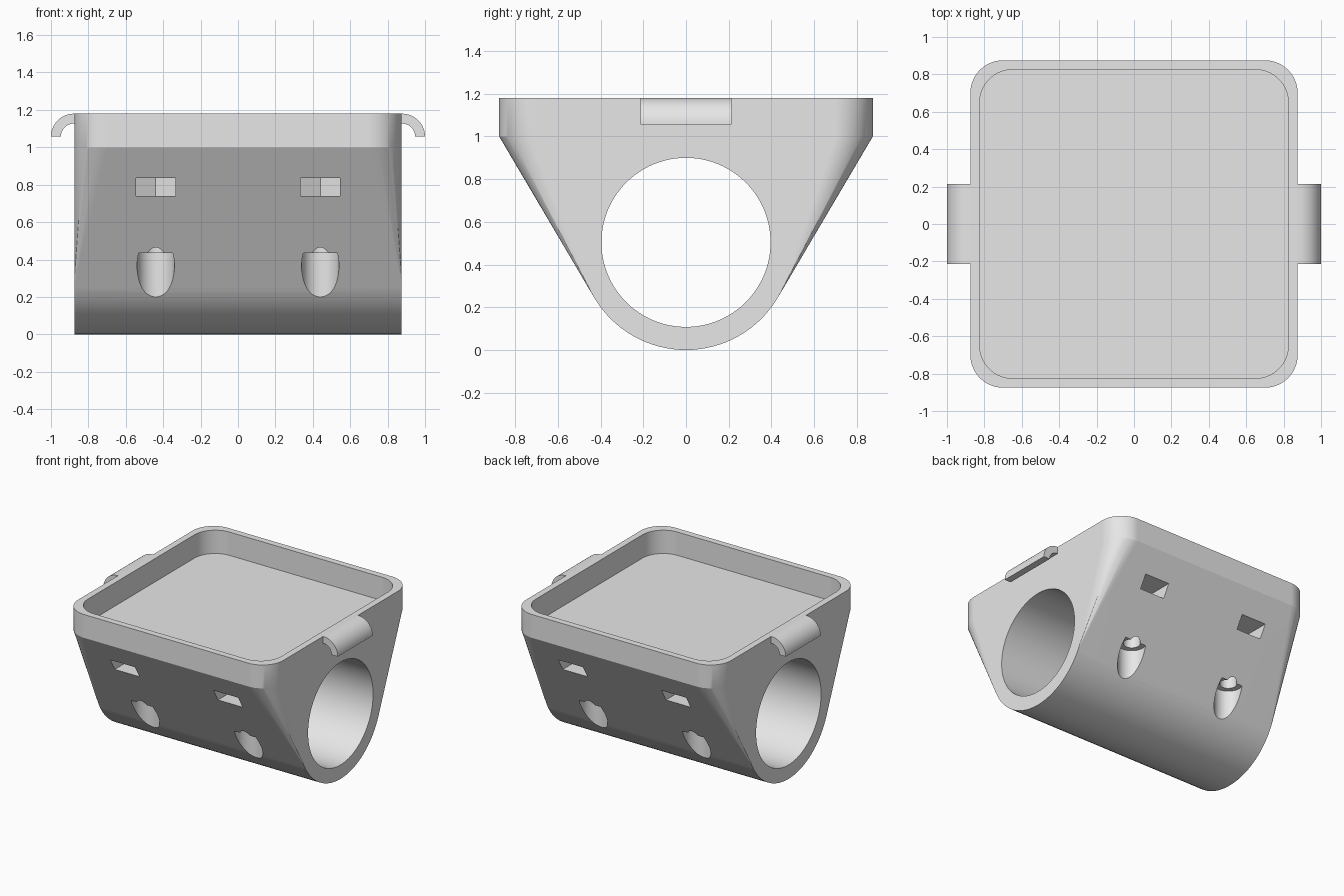
import bpy, bmesh, math
from mathutils import Matrix, Vector

cube = bpy.data.objects.get("Cube")
if cube:
    bpy.data.objects.remove(cube, do_unlink=True)

HALF, TOP, FLOOR = 0.875, 1.18, 1.0     # half width, rim height, tray floor
SCREW_X, SCREW_Y = 0.44, 0.5

grey = bpy.data.materials.new("light grey plastic")
grey.use_nodes = True
grey.diffuse_color = (0.8, 0.8, 0.8, 1)
grey.node_tree.nodes["Principled BSDF"].inputs["Base Color"].default_value = (0.8, 0.8, 0.8, 1)

LIE_ALONG_X = Matrix.Rotation(math.pi / 2, 4, 'Y')
STAND_ALONG_Y = Matrix.Rotation(math.pi / 2, 4, 'X')


def arc(cx, cy, r, start, end, steps):
    angles = (math.radians(start + (end - start) * i / steps) for i in range(steps + 1))
    return [(cx + r * math.cos(a), cy + r * math.sin(a)) for a in angles]


def circle(r, steps=96, cx=0, cy=0):
    return arc(cx, cy, r, 0, 360, steps)[:-1]


def rounded_square(half, r):
    c = half - r
    corners = ((c, c, 0), (-c, c, 90), (-c, -c, 180), (c, -c, 270))
    return [p for x, y, a in corners for p in arc(x, y, r, a, a + 90, 16)]


def prism(bm, outline, low, high, matrix=Matrix()):
    """Extrude a flat outline from low to high, then place it."""
    base = bm.faces.new([bm.verts.new(matrix @ Vector((x, y, low))) for x, y in outline])
    lift = matrix.to_3x3() @ Vector((0, 0, high - low))
    made = bmesh.ops.extrude_face_region(bm, geom=[base], use_keep_orig=True)["geom"]
    bmesh.ops.translate(bm, vec=lift, verts=[g for g in made if isinstance(g, bmesh.types.BMVert)])


def finish(bm, name):
    bmesh.ops.recalc_face_normals(bm, faces=bm.faces[:])
    mesh = bpy.data.meshes.new(name)
    bm.to_mesh(mesh)
    bm.free()
    mesh.materials.append(grey)
    obj = bpy.data.objects.new(name, mesh)
    bpy.context.collection.objects.link(obj)
    return obj


def activate(obj):
    bpy.ops.object.select_all(action='DESELECT')
    obj.select_set(True)
    bpy.context.view_layer.objects.active = obj


def smooth(obj):
    activate(obj)
    bpy.ops.object.shade_smooth_by_angle(angle=math.radians(20))
    weighted = obj.modifiers.new("even shading", 'WEIGHTED_NORMAL')
    weighted.keep_sharp = True


def cut(body, bm, name):
    cutter = finish(bm, name)
    cutter.hide_render = True
    mod = body.modifiers.new(name, 'BOOLEAN')
    mod.operation, mod.solver, mod.object = 'DIFFERENCE', 'EXACT', cutter
    activate(body)
    bpy.ops.object.modifier_apply(modifier=mod.name)
    bpy.data.objects.remove(cutter, do_unlink=True)


# Body: hull around the square tray rim and the lying barrel
bm = bmesh.new()
for x, y in rounded_square(HALF, 0.175):
    for z in (FLOOR, TOP):
        bm.verts.new((x, y, z))
for y, z in circle(0.5, cy=0.5):
    for x in (-HALF, HALF):
        bm.verts.new((x, y, z))
hull = bmesh.ops.convex_hull(bm, input=bm.verts[:])
loose = set(hull["geom_interior"] + hull["geom_unused"])
bmesh.ops.delete(bm, geom=[g for g in loose if isinstance(g, bmesh.types.BMVert)], context='VERTS')
bmesh.ops.dissolve_limit(bm, angle_limit=math.radians(0.3), verts=bm.verts[:], edges=bm.edges[:])
body = finish(bm, "clamp_body")

# Tray recess
bm = bmesh.new()
prism(bm, rounded_square(0.825, 0.175), FLOOR, TOP + 0.2)
cut(body, bm, "tray_cutter")

# Round bore through the barrel
bm = bmesh.new()
prism(bm, circle(0.396), -1.2, 1.2, Matrix.Translation((0, 0, 0.504)) @ LIE_ALONG_X)
cut(body, bm, "bore_cutter")

# Screw head pockets, screw shafts and pointed nut slots, four of each
nut_slot = [(0, -0.121), (0.105, -0.06), (0.105, 0.6), (-0.105, 0.6), (-0.105, -0.06)]
for name, outline, low, high in (
        ("screw_head_cutter", circle(0.1, 48), -0.1, 0.435),
        ("screw_shaft_cutter", circle(0.06, 32), 0.4, 0.9),
        ("nut_slot_cutter", nut_slot, 0.74, 0.835)):
    bm = bmesh.new()
    for sx in (-1, 1):
        for sy in (-1, 1):
            prism(bm, [(sx * SCREW_X + x, sy * (SCREW_Y + y)) for x, y in outline], low, high)
    cut(body, bm, name)
smooth(body)

# Curved side clips
hook = arc(HALF, 1.057, 0.123, 0, 90, 20) + arc(HALF, 1.057, 0.07, 90, 0, 20)
for side, sx in (("left", 1), ("right", -1)):
    bm = bmesh.new()
    prism(bm, [(sx * (x + 0.002 * (x > 0.9)), z) for x, z in hook], -0.213, 0.213, STAND_ALONG_Y)
    smooth(finish(bm, side + "_clip"))
